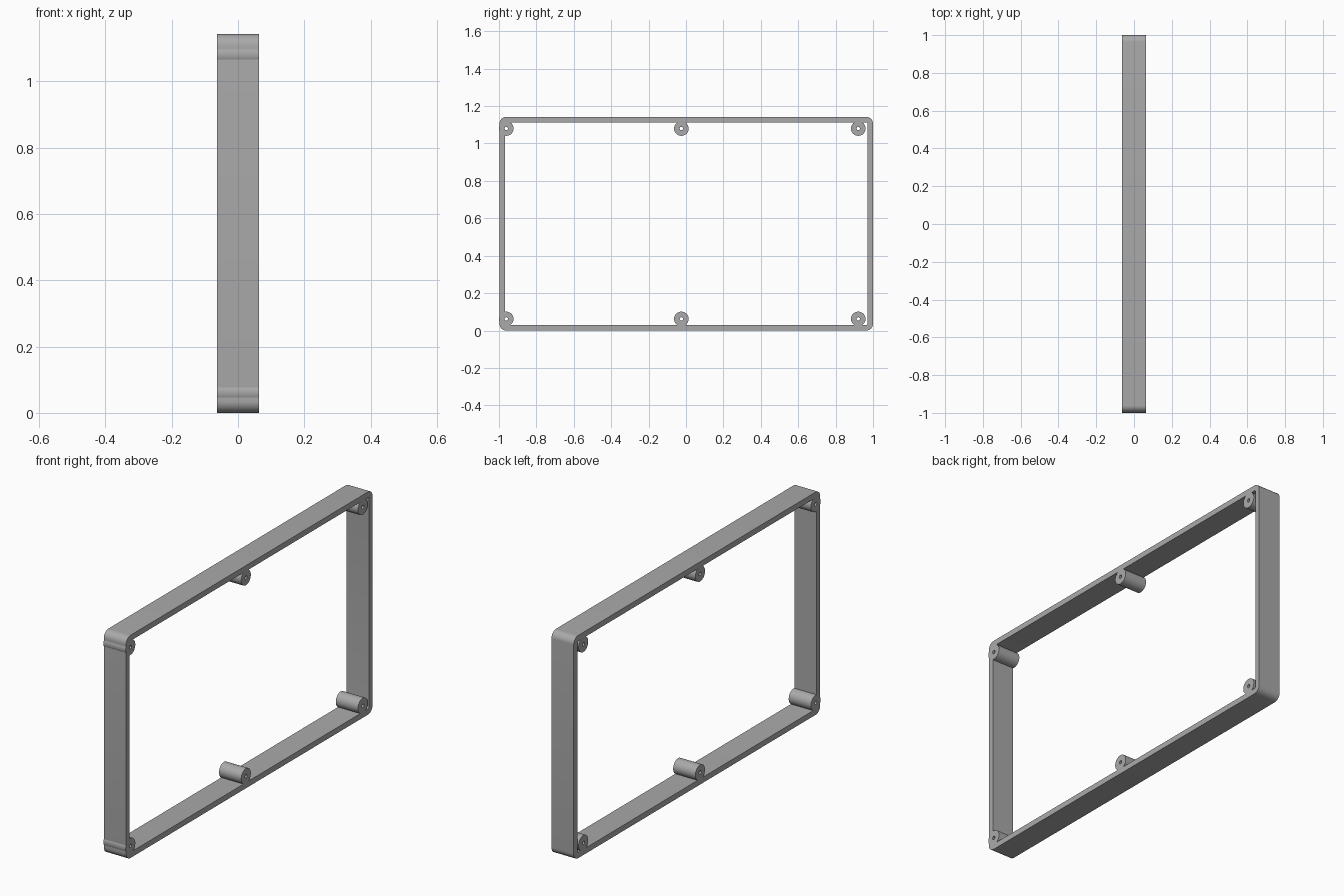
import bpy, bmesh, math
from mathutils import Matrix

cube = bpy.data.objects.get("Cube")
if cube:
    bpy.data.objects.remove(cube)

DEPTH, HEIGHT, WALL, CORNER = 0.126, 1.142, 0.029, 0.036
Y_FRONT, Y_BACK = -0.997, 1.0
BOSS_R, HOLE_R = 0.039, 0.009

grey = bpy.data.materials.new("plain grey")
grey.use_nodes = True
colour = (0.4, 0.4, 0.4, 1)
grey.diffuse_color = colour
grey.node_tree.nodes["Principled BSDF"].inputs["Base Color"].default_value = colour


def make_object(name, bm):
    bmesh.ops.recalc_face_normals(bm, faces=bm.faces)
    mesh = bpy.data.meshes.new(name)
    bm.to_mesh(mesh)
    bm.free()
    obj = bpy.data.objects.new(name, mesh)
    bpy.context.collection.objects.link(obj)
    mesh.materials.append(grey)
    return obj


def add_rod(bm, y, z, radius, length, sides):
    place = Matrix.Translation((0, y, z)) @ Matrix.Rotation(math.pi / 2, 4, "Y")
    bmesh.ops.create_cone(bm, cap_ends=True, segments=sides, radius1=radius,
                          radius2=radius, depth=length, matrix=place)


def rounded_loop(bm, x, inset, radius, steps=10):
    """Rounded rectangle in the YZ plane; a tiny radius gives square corners."""
    y0, y1 = Y_FRONT + inset + radius, Y_BACK - inset - radius
    z0, z1 = inset + radius, HEIGHT - inset - radius
    verts = []
    for i, (y, z) in enumerate([(y1, z1), (y0, z1), (y0, z0), (y1, z0)]):
        for s in range(steps + 1):
            a = (i + s / steps) * math.pi / 2
            verts.append(bm.verts.new((x, y + radius * math.cos(a), z + radius * math.sin(a))))
    return verts


# Rectangular frame with rounded outside corners
bm = bmesh.new()
h = DEPTH / 2
loops = [rounded_loop(bm, x, inset, r) for x, inset, r in
         [(-h, 0, CORNER), (h, 0, CORNER), (h, WALL, 0.007), (-h, WALL, 0.007)]]
for a, b in zip(loops, loops[1:] + loops[:1]):
    for i in range(len(a)):
        j = (i + 1) % len(a)
        bm.faces.new((a[i], a[j], b[j], b[i]))
parts = [make_object("frame", bm)]

# Screw bosses along the top and bottom rails, with one drill for all holes
drill_bm = bmesh.new()
for level, z in (("bottom", 0.062), ("top", HEIGHT - 0.062)):
    for place, y in (("front", -0.961), ("middle", -0.025), ("back", 0.921)):
        bm = bmesh.new()
        add_rod(bm, y, z, BOSS_R, DEPTH, 48)
        parts.append(make_object(f"{level}_{place}_boss", bm))
        add_rod(drill_bm, y, z, HOLE_R, DEPTH * 2, 24)
drill = make_object("hole_cutter", drill_bm)
drill.hide_render = True

# Drill the screw holes through every part, then shade
for obj in parts:
    cut = obj.modifiers.new("holes", "BOOLEAN")
    cut.operation, cut.solver, cut.object = "DIFFERENCE", "EXACT", drill
    bpy.ops.object.select_all(action="DESELECT")
    bpy.context.view_layer.objects.active = obj
    obj.select_set(True)
    bpy.ops.object.modifier_apply(modifier=cut.name)
    bpy.ops.object.shade_smooth_by_angle(angle=math.radians(30))
bpy.data.objects.remove(drill)
